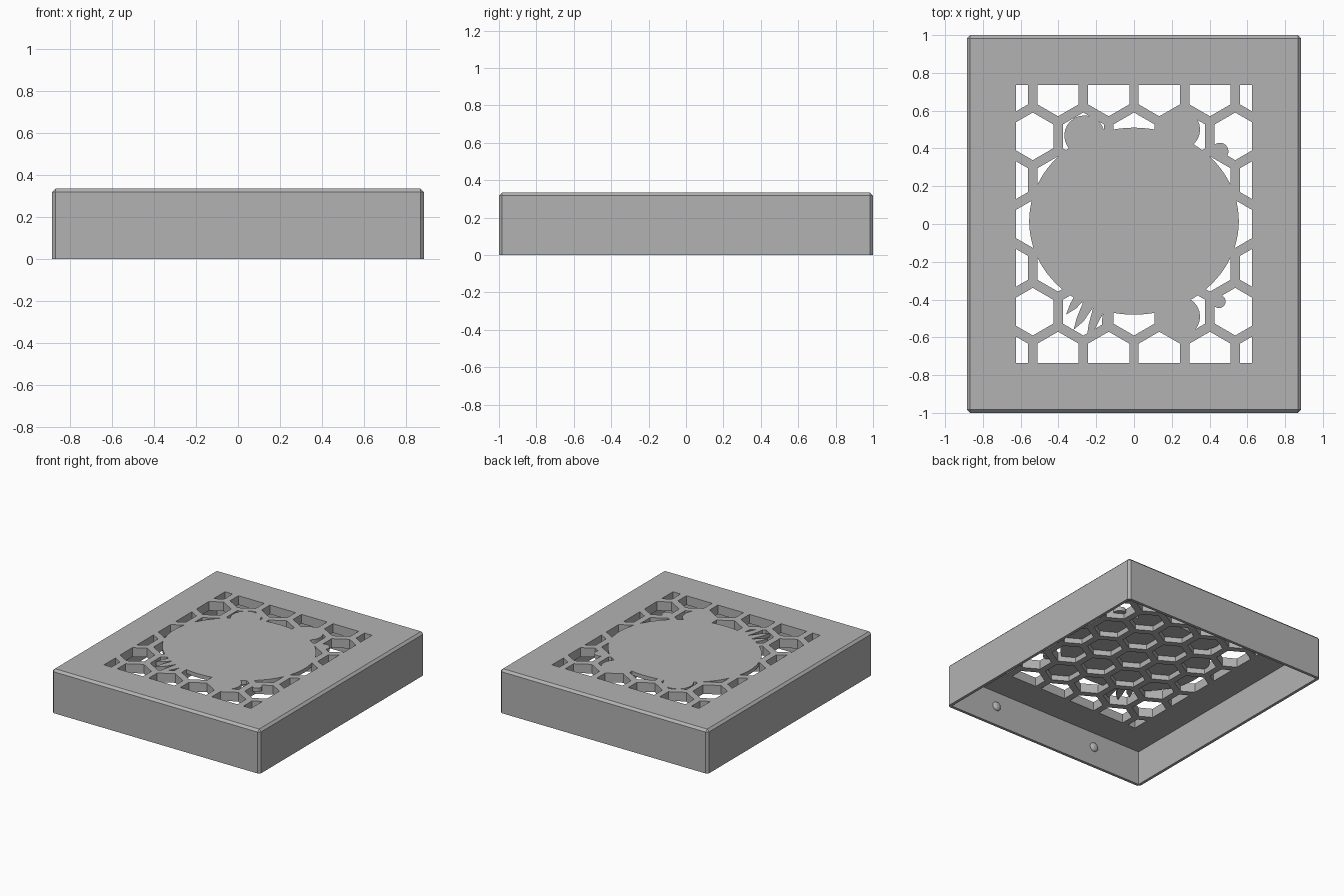
import bpy, bmesh, math
from mathutils import Vector

cube = bpy.data.objects.get("Cube")
if cube:
    bpy.data.objects.remove(cube, do_unlink=True)

HALF_X, HALF_Y, HEIGHT = 0.885, 1.0, 0.335
WALL, PLATE, BEVEL = 0.022, 0.07, 0.017
PITCH, HEX_R = 0.268, 0.126
GRILLE_X, GRILLE_Y = 0.625, 0.735
DISC_THICK = 0.03

grey = bpy.data.materials.new("plain_grey")
grey.use_nodes = True
colour = (0.45, 0.45, 0.45, 1)
grey.diffuse_color = colour
grey.node_tree.nodes["Principled BSDF"].inputs["Base Color"].default_value = colour


def make_object(name, bm):
    bmesh.ops.recalc_face_normals(bm, faces=bm.faces)
    mesh = bpy.data.meshes.new(name)
    bm.to_mesh(mesh)
    bm.free()
    mesh.materials.append(grey)
    obj = bpy.data.objects.new(name, mesh)
    bpy.context.collection.objects.link(obj)
    return obj


def box(name, hx, hy, z0, z1, bevel=0):
    bm = bmesh.new()
    bmesh.ops.create_cube(bm, size=1)
    for v in bm.verts:
        v.co = Vector((v.co.x * 2 * hx, v.co.y * 2 * hy, z0 if v.co.z < 0 else z1))
    if bevel:
        edges = [e for e in bm.edges if max(v.co.z for v in e.verts) > z0]
        bmesh.ops.bevel(bm, geom=edges, offset=bevel, segments=1, affect='EDGES')
    return make_object(name, bm)


def extrude_up(bm, height):
    res = bmesh.ops.extrude_face_region(bm, geom=bm.faces[:])
    verts = [g for g in res["geom"] if isinstance(g, bmesh.types.BMVert)]
    bmesh.ops.translate(bm, vec=(0, 0, height), verts=verts)


def prism(name, points, z0, z1):
    bm = bmesh.new()
    bm.faces.new([bm.verts.new((x, y, z0)) for x, y in points])
    extrude_up(bm, z1 - z0)
    return make_object(name, bm)


def ellipse(cx, cy, rx, ry, n):
    return [(cx + rx * math.cos(math.tau * i / n), cy + ry * math.sin(math.tau * i / n))
            for i in range(n)]


def cut(target, tool):
    mod = target.modifiers.new("cut", 'BOOLEAN')
    mod.operation, mod.solver, mod.object = 'DIFFERENCE', 'EXACT', tool
    bpy.context.view_layer.objects.active = target
    bpy.ops.object.modifier_apply(modifier=mod.name)
    bpy.data.objects.remove(tool, do_unlink=True)


# Open-bottomed cover with chamfered edges
cover = box("cover", HALF_X, HALF_Y, 0, HEIGHT, BEVEL)
cut(cover, box("cavity", HALF_X - WALL, HALF_Y - WALL, -0.1, HEIGHT - PLATE))

# Honeycomb cells, trimmed to the grille rectangle
bm = bmesh.new()
for row in range(-3, 4):
    for col in range(-3, 4):
        cx = (col + 0.5 * (row % 2)) * PITCH
        cy = row * PITCH * math.sqrt(3) / 2
        if abs(cx) - PITCH / 2 < GRILLE_X:
            bm.faces.new([bm.verts.new((cx + HEX_R * math.sin(k * math.pi / 3),
                                        cy + HEX_R * math.cos(k * math.pi / 3), 0.2))
                          for k in range(6)])
for normal, limit in (((1, 0, 0), GRILLE_X), ((0, 1, 0), GRILLE_Y)):
    for sign in (-1, 1):
        n = Vector(normal) * sign
        bmesh.ops.bisect_plane(bm, geom=bm.verts[:] + bm.edges[:] + bm.faces[:],
                               plane_co=n * limit, plane_no=n, clear_outer=True)
extrude_up(bm, 0.2)
cells = make_object("honeycomb_cells", bm)

# Flush medallion: an oval with leafy lobes and blades, kept solid over the cells
shapes = [ellipse(0, 0.015, 0.555, 0.495, 96)]
for cx, cy, r in ((-0.262, 0.468, 0.107), (0.245, 0.5, 0.105), (0.245, -0.49, 0.105),
                  (0.455, 0.385, 0.045), (0.45, -0.41, 0.035)):
    shapes.append(ellipse(cx, cy, r, r, 24))
for tx, ty in ((-0.4, -0.4), (-0.36, -0.48), (-0.32, -0.56), (-0.25, -0.6), (-0.17, -0.57)):
    tip = Vector((tx, ty))
    side = Vector((-ty, tx)).normalized() * 0.034
    root = tip * 0.7
    shapes.append([root + side, tip * 0.9 + side * 0.7, tip, tip * 0.9 - side * 0.5, root - side])
for points in shapes:
    cut(cells, prism("medallion_part", points, HEIGHT - DISC_THICK, 0.5))
cut(cover, cells)

# Small snap nubs inside the front and back walls
for side, label in ((-1, "front"), (1, "back")):
    for x, hand in ((-0.45, "right"), (0.45, "left")):
        bm = bmesh.new()
        bmesh.ops.create_uvsphere(bm, u_segments=16, v_segments=8, radius=0.035)
        bmesh.ops.scale(bm, vec=(1, 0.6, 1), verts=bm.verts)
        bmesh.ops.bisect_plane(bm, geom=bm.verts[:] + bm.edges[:] + bm.faces[:],
                               plane_co=(0, 0, 0), plane_no=(0, side, 0), clear_outer=True)
        bmesh.ops.translate(bm, vec=(x, side * (HALF_Y - WALL), 0.15), verts=bm.verts)
        make_object(f"{label}_{hand}_snap_nub", bm)
